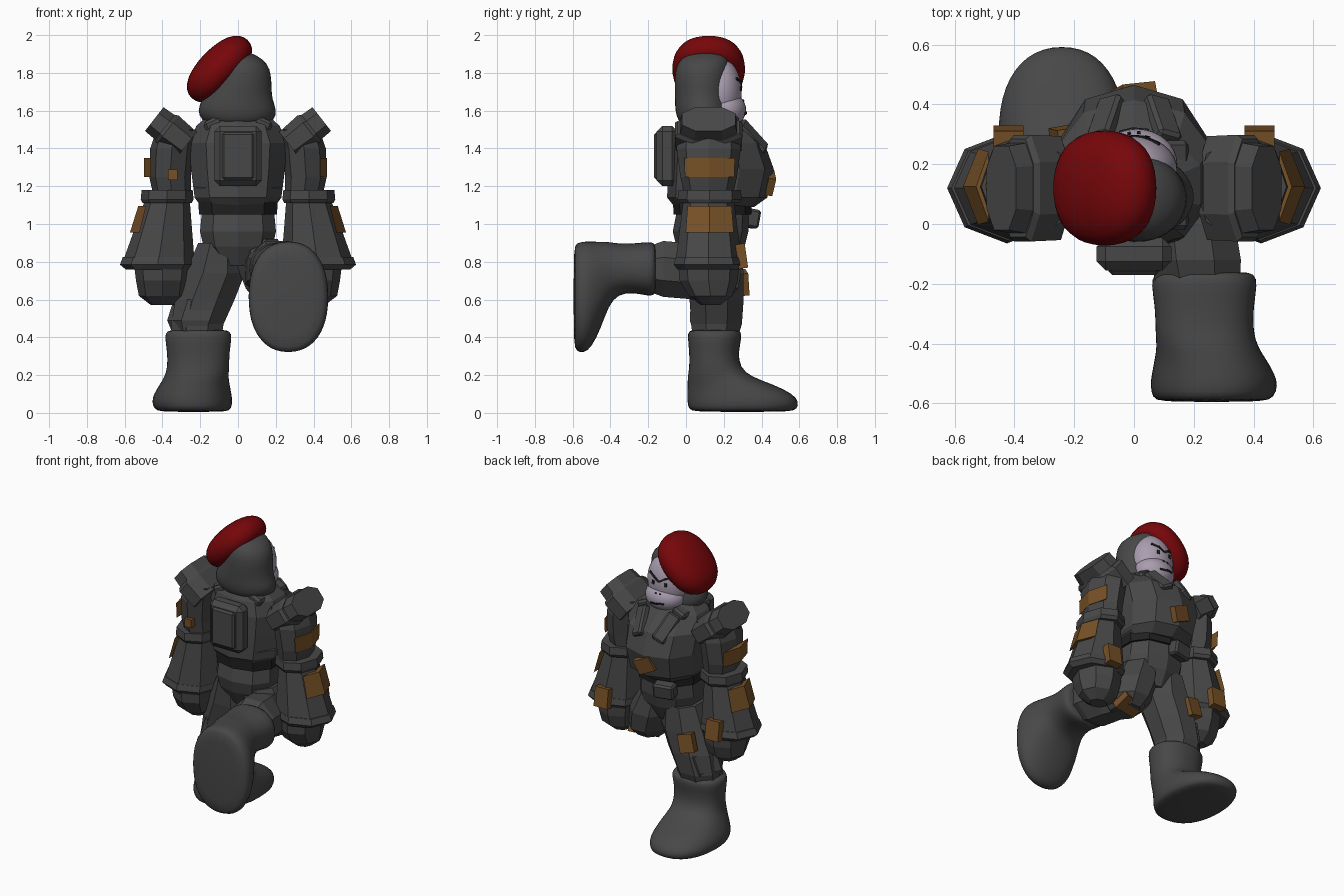
import bpy, bmesh, math
from mathutils import Matrix, Vector

cube = bpy.data.objects.get("Cube")
if cube:
    bpy.data.objects.remove(cube, do_unlink=True)


def material(name, rgb):
    m = bpy.data.materials.new(name)
    m.use_nodes = True
    m.diffuse_color = (*rgb, 1)
    m.node_tree.nodes["Principled BSDF"].inputs["Base Color"].default_value = (*rgb, 1)
    return m


GREY = material("dark grey cloth", (0.064, 0.064, 0.064))
BLACK = material("black", (0.015, 0.015, 0.015))
BROWN = material("brown leather", (0.185, 0.083, 0.02))
RED = material("red felt", (0.185, 0.002, 0.003))
SKIN = material("pale lilac skin", (0.4, 0.34, 0.43))


def finish(name, bm, mat, matrix=None, smooth=False, subsurf=0):
    if matrix:
        bm.transform(matrix)
    bmesh.ops.recalc_face_normals(bm, faces=bm.faces)
    me = bpy.data.meshes.new(name)
    bm.to_mesh(me)
    bm.free()
    me.materials.append(mat)
    ob = bpy.data.objects.new(name, me)
    bpy.context.scene.collection.objects.link(ob)
    if smooth:
        me.polygons.foreach_set("use_smooth", [True] * len(me.polygons))
    if subsurf:
        ob.modifiers.new("round", "SUBSURF").levels = subsurf
        ob.modifiers["round"].render_levels = subsurf
    return ob


def loft(name, rings, mat=GREY, n=8, power=1.0, turn=0.0, arc=math.tau, **kw):
    """Skin stacked rings given as (centre x, centre y, z, radius x, radius y)."""
    bm = bmesh.new()
    loops = []
    for cx, cy, z, rx, ry in rings:
        loop = []
        for i in range(n):
            a = arc * (i + turn) / n
            c, s = math.cos(a), math.sin(a)
            loop.append(bm.verts.new((cx + rx * math.copysign(abs(c) ** power, c),
                                      cy + ry * math.copysign(abs(s) ** power, s), z)))
        loops.append(loop)
    for low, high in zip(loops, loops[1:]):
        for i in range(n):
            j = (i + 1) % n
            bm.faces.new((low[i], low[j], high[j], high[i]))
    bm.faces.new(loops[0])
    bm.faces.new(loops[-1])
    return finish(name, bm, mat, **kw)


def box(name, loc, size, mat=GREY, rot=(0, 0, 0), bevel=0.0):
    bm = bmesh.new()
    bmesh.ops.create_cube(bm, size=1, matrix=Matrix.Diagonal((*size, 1)))
    if bevel:
        bmesh.ops.bevel(bm, geom=bm.edges[:], offset=bevel, segments=1, affect="EDGES")
    spin = [Matrix.Rotation(math.radians(r), 4, ax) for r, ax in zip(rot, "XYZ")]
    return finish(name, bm, mat, Matrix.Translation(loc) @ spin[2] @ spin[1] @ spin[0])


def ball(name, loc, radii, mat):
    bm = bmesh.new()
    bmesh.ops.create_uvsphere(bm, u_segments=32, v_segments=20, radius=1)
    return finish(name, bm, mat, Matrix.Translation(loc) @ Matrix.Diagonal((*radii, 1)), True)


# Torso, belt and pelvis
loft("jacket", [(0, .15, 1.09, .2, .21), (0, .165, 1.14, .24, .265), (0, .185, 1.29, .26, .28),
                (0, .165, 1.43, .27, .25), (0, .13, 1.52, .23, .185), (0, .12, 1.58, .16, .13)],
     n=10, power=.88, turn=.5)
loft("jacket_hem", [(0, .15, 1.12, .225, .225), (0, .15, 1.14, .24, .24), (0, .15, 1.19, .245, .24),
                    (0, .15, 1.21, .23, .22)], n=10, power=.85, turn=.5)
loft("belt", [(0, .14, 1.05, .215, .205), (0, .14, 1.125, .22, .21)], BLACK, 10, .85, .5)
loft("pelvis", [(0, .13, .78, .1, .13), (0, .13, .88, .19, .18), (0, .13, .96, .21, .2),
                (0, .14, 1.06, .2, .19)], n=10, power=.85, turn=.5)
box("belt_pouch", (-.08, .34, 1.03), (.14, .08, .1), rot=(-10, 0, 12), bevel=.012)

# Backpack with a raised panel, lapels and collar
box("backpack", (0, -.1, 1.36), (.25, .11, .32), bevel=.03)
box("backpack_panel", (0, -.155, 1.36), (.17, .03, .25), bevel=.012)
for s in (-1, 1):
    side = "right" if s > 0 else "left"
    box(side + "_lapel", (s * .095, .35, 1.46), (.09, .05, .2), rot=(35, s * 28, s * -15), bevel=.012)
    box(side + "_collar", (s * .13, .13, 1.53), (.1, .3, .06), rot=(0, s * 25, 0), bevel=.015)
box("chest_pouch", (0, .442, 1.22), (.12, .04, .1), BROWN, (-10, 25, 6))

# Arms
for s in (-1, 1):
    side = "right" if s > 0 else "left"
    flip = Matrix.Diagonal((s, 1, 1, 1))
    loft(side + "_upper_arm", [(.35, .12, 1.16, .1, .13), (.36, .12, 1.25, .11, .15),
                               (.35, .12, 1.4, .115, .17), (.32, .12, 1.5, .11, .16)], matrix=flip)
    loft(side + "_elbow_band", [(.375, .125, 1.11, .13, .155), (.375, .125, 1.13, .14, .17),
                                (.375, .125, 1.18, .135, .165)], matrix=flip)
    loft(side + "_forearm", [(.42, .12, .8, .19, .175), (.375, .12, 1.12, .12, .135)], matrix=flip)
    loft(side + "_cuff", [(.42, .12, .76, .175, .165), (.425, .12, .785, .2, .185),
                          (.42, .12, .825, .19, .175)], matrix=flip)
    loft(side + "_fist", [(.4, .13, .57, .06, .05), (.4, .13, .62, .125, .115),
                          (.4, .12, .7, .14, .155), (.4, .12, .78, .15, .16)], matrix=flip)
    # Shoulder pad: stepped prism that leans outwards
    lean = flip @ Matrix.Translation((.27, .12, 1.42)) @ Matrix.Rotation(math.radians(52), 4, "Y")
    loft(side + "_shoulder_pad", [(0, 0, 0, .09, .185), (0, 0, .13, .1, .19), (0, 0, .15, .09, .175)],
         power=.8, turn=.5, matrix=lean)
    loft(side + "_shoulder_cap", [(0, 0, .12, .09, .165), (0, 0, .22, .085, .15)],
         power=.8, turn=.5, matrix=lean)
    # Leather patches that wrap the outer corner of the arm
    wrap = dict(mat=BROWN, n=3, turn=-1, arc=math.tau * 3 / 8, matrix=flip)
    px = .36 - s * .013
    loft(side + "_upper_arm_patch", [(px, .125, 1.25, .125, .185), (px, .125, 1.35, .125, .19)], **wrap)
    loft(side + "_forearm_patch", [(.4, .125, .955, .172, .18), (.385, .125, 1.095, .143, .165)], **wrap)
    box(side + "_forearm_pouch", (s * .42, .295, .83), (.1, .05, .13), BROWN, (8, 0, 0))
box("left_arm_strap_pouch", (-.345, -.03, 1.26), (.05, .04, .055), BROWN)

# Boots and trouser legs share one frame, so the kneeling leg is a turned mirror copy
boot = [(-.235, .285, .004, .18, .26), (-.24, .29, .02, .205, .29), (-.243, .29, .06, .216, .298),
        (-.24, .275, .1, .207, .283), (-.23, .225, .15, .187, .23), (-.22, .165, .19, .17, .17),
        (-.21, .14, .24, .165, .135), (-.21, .135, .32, .165, .13), (-.21, .14, .4, .18, .145),
        (-.21, .14, .435, .17, .14), (-.21, .14, .44, .13, .11)]
stand = Matrix.Translation((0, .012, 0))
kneel = (Matrix.Translation((.025, -.6, .902)) @ Matrix.Rotation(math.radians(-90), 4, "X")
         @ Matrix.Diagonal((-1, 1, 1, 1)))
for side, frame in (("left", stand), ("right", kneel)):
    loft(side + "_boot", boot, n=24, power=.88, matrix=frame, smooth=True, subsurf=1)
loft("left_trouser_leg", [(-.22, .14, .38, .14, .125), (-.215, .15, .47, .15, .145),
                          (-.175, .15, .6, .17, .155), (-.12, .14, .74, .17, .165),
                          (-.1, .13, .9, .12, .16)], turn=.5, matrix=stand)
loft("left_knee_pad", [(-.23, .15, .43, .12, .13), (-.225, .15, .49, .15, .15),
                       (-.19, .16, .6, .15, .155)], n=6)
loft("right_shin", [(-.19, .14, .39, .15, .125), (-.18, .14, .48, .165, .16),
                    (-.165, .15, .6, .16, .16), (-.14, .17, .72, .14, .15),
                    (-.14, .17, .8, .08, .09)], turn=.5, matrix=kneel)
loft("right_thigh", [(.17, .12, .6, .09, .11), (.17, .13, .66, .14, .16),
                     (.14, .13, .78, .16, .18), (.1, .13, .92, .12, .16)], turn=.5)
box("left_thigh_pouch", (-.22, .3, .69), (.1, .05, .12), BROWN, (6, 14, 10))
box("right_knee_pouch", (.19, .18, .62), (.17, .11, .05), BROWN, (28, 0, 10))

# Hood and face
loft("hood", [(0, .1, 1.52, .15, .12), (0, .1, 1.55, .195, .145), (-.005, .09, 1.6, .215, .15),
              (-.005, .085, 1.66, .188, .145), (.01, .085, 1.72, .17, .147), (.02, .085, 1.79, .158, .147),
              (.025, .09, 1.85, .135, .14), (.01, .105, 1.895, .09, .11), (0, .11, 1.915, .04, .05)],
     n=20, smooth=True, subsurf=1)
FC, FR = Vector((.005, .18, 1.7)), Vector((.14, .115, .18))
MC, MR = Vector((.01, .2, 1.605)), Vector((.135, .118, .1))
ball("face", FC, FR, SKIN)
ball("muzzle", MC, MR, SKIN)


def mark(name, x, z, w, h, tilt):
    """Thin dark plate that rests on the face or muzzle, whichever is further out."""
    best, normal = -1, None
    for c, r in ((FC, FR), (MC, MR)):
        u, v = (x - c.x) / r.x, (z - c.z) / r.z
        if u * u + v * v < 1:
            k = math.sqrt(1 - u * u - v * v)
            if c.y + r.y * k > best:
                best, normal = c.y + r.y * k, Vector((u / r.x, k / r.y, v / r.z))
    yaw = -math.degrees(math.atan2(normal.x, normal.y))
    pitch = math.degrees(math.atan2(normal.z, normal.xy.length))
    box(name, (x, best, z), (w, .009, h), BLACK, (pitch, tilt, yaw))


for s in (-1, 1):
    side = "right" if s > 0 else "left"
    mark(side + "_brow_inner", s * .022, 1.742, .05, .013, s * -32)
    mark(side + "_brow_outer", s * .064, 1.762, .048, .013, s * -20)
    mark(side + "_eye", s * .045, 1.715, .018, .024, 0)
    mark(side + "_nostril", s * .016, 1.652, .011, .011, 0)
    mark(side + "_mouth_half", s * .024, 1.588 - s * .003, .05, .011, 5)

# Beret, tipped to one side
tip = Matrix.Translation((-.104, .12, 1.827)) @ Matrix.Rotation(math.radians(-46), 4, "Y")
loft("beret", [(0, 0, -.085, .12, .1), (0, 0, -.083, .17, .15), (0, 0, -.06, .205, .185),
               (0, 0, -.01, .222, .2), (0, 0, .04, .207, .187), (0, 0, .08, .155, .14),
               (0, 0, .098, .08, .07), (0, 0, .103, .02, .02)],
     RED, n=20, power=.88, matrix=tip, smooth=True, subsurf=1)
